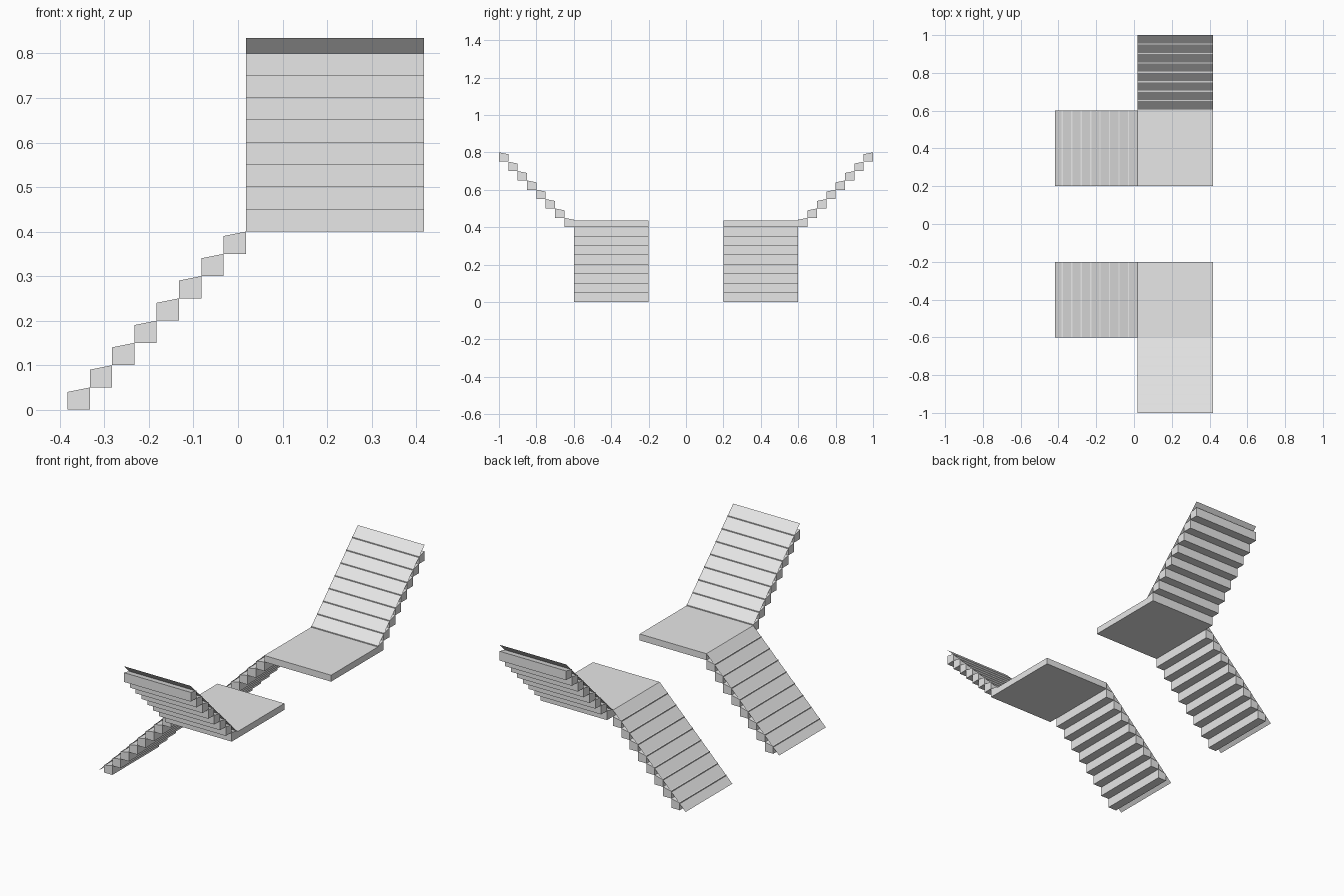
import bpy
from mathutils import Vector

cube = bpy.data.objects.get("Cube")
if cube:
    bpy.data.objects.remove(cube, do_unlink=True)

STEP, COUNT = 0.05, 8
RUN = STEP * COUNT          # length and rise of one flight
SLAB = 0.035                # landing thickness
LIP = 0.04                  # height of the low edge of a step
INNER, OUTER = 0.0175, 0.4175
NEAR, FAR = 0.2, 0.6

grey = bpy.data.materials.new("light_grey")
grey.use_nodes = True
grey.diffuse_color = (0.8, 0.8, 0.8, 1)
grey.node_tree.nodes["Principled BSDF"].inputs["Base Color"].default_value = (0.8, 0.8, 0.8, 1)


def add_mesh(name, verts, faces):
    mesh = bpy.data.meshes.new(name)
    mesh.from_pydata(verts, [], faces)
    mesh.materials.append(grey)
    obj = bpy.data.objects.new(name, mesh)
    bpy.context.collection.objects.link(obj)
    return obj


def prism(name, profile, origin, forward, across):
    """Extrude a (distance, height) profile along the across vector."""
    base = [origin + forward * d + Vector((0, 0, h)) for d, h in profile]
    n = len(base)
    verts = base + [p + across for p in base]
    sides = [(i, (i + 1) % n, (i + 1) % n + n, i + n) for i in range(n)]
    faces = sides + [tuple(reversed(range(n))), tuple(range(n, 2 * n))]
    # Reverse the winding when the extrusion runs the other way
    if forward.cross(Vector((0, 0, 1))).dot(across) < 0:
        faces = [tuple(reversed(f)) for f in faces]
    return add_mesh(name, verts, faces)


def flight(name, origin, forward, across, ramp_start, ramp_end):
    # Wedge-topped steps climbing along the forward direction
    for i in range(COUNT):
        corner = origin + (forward + Vector((0, 0, 1))) * (STEP * i)
        prism(f"{name}_step_{i + 1}", [(0, 0), (STEP, 0), (STEP, STEP), (0, LIP)],
              corner, forward, across)
    # Thin sloping sheet over the steps
    a, b = [origin + forward * d + Vector((0, 0, h)) for d, h in (ramp_start, ramp_end)]
    quad = (0, 1, 2, 3)
    if (b - a).cross(across).z < 0:
        quad = quad[::-1]
    add_mesh(f"{name}_ramp", [a, b, b + across, a + across], [quad])


for side, s in (("front", -1), ("back", 1)):
    depth = Vector((0, s * (FAR - NEAR), 0))
    width = Vector((OUTER - INNER, 0, 0))

    # Landing slab
    prism(f"{side}_landing", [(0, 0), (RUN, 0), (RUN, SLAB), (0, SLAB)],
          Vector((INNER, s * NEAR, RUN)), Vector((1, 0, 0)), depth)

    # Lower flight up to the landing
    flight(f"{side}_lower", Vector((INNER - RUN, s * NEAR, 0)), Vector((1, 0, 0)),
           depth, (-SLAB, 0), (RUN, RUN + SLAB))

    # Upper flight outward from the landing
    flight(f"{side}_upper", Vector((INNER, s * FAR, RUN)), Vector((0, s, 0)),
           width, (0, SLAB), (RUN, RUN + SLAB))
